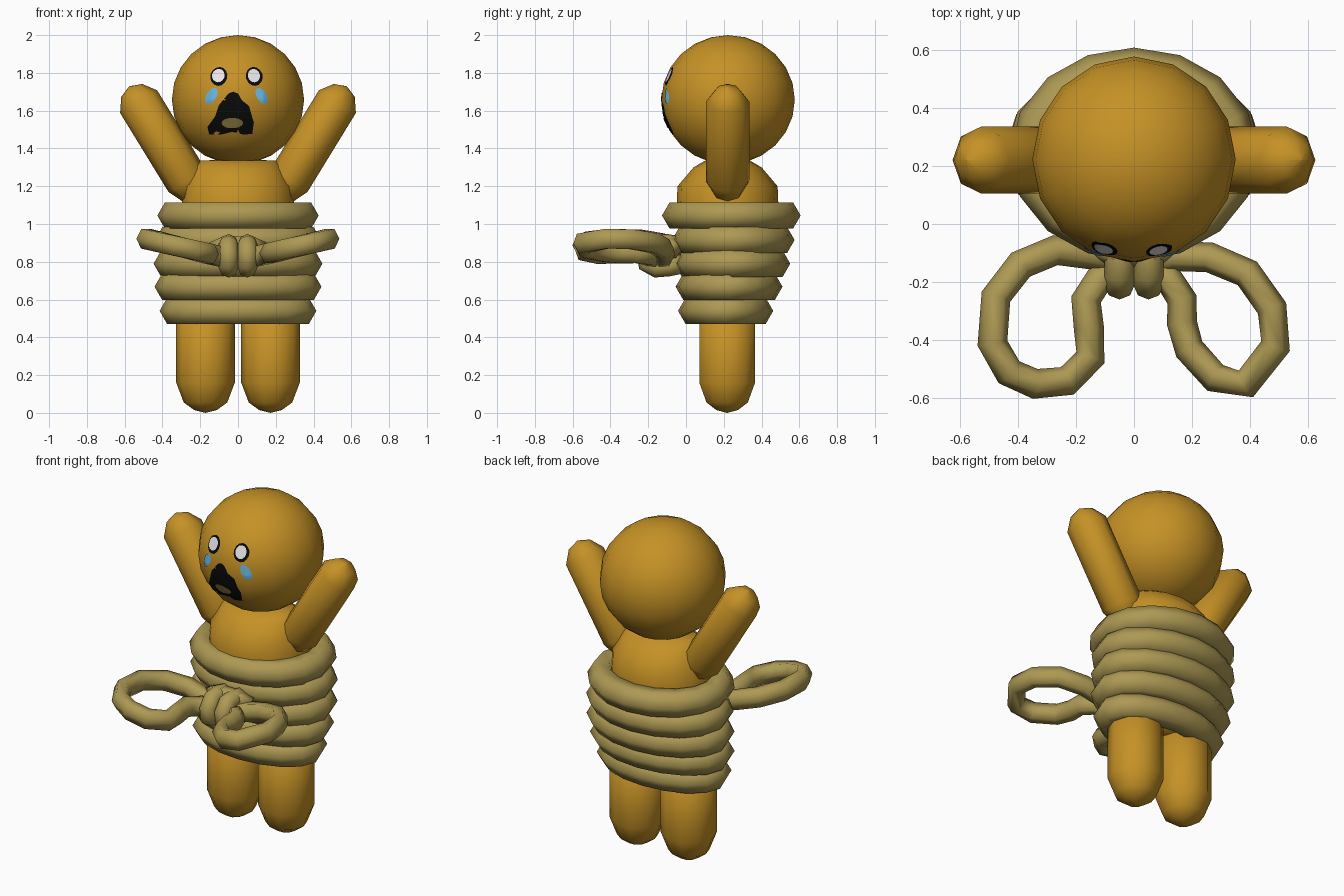
import bpy, bmesh, math
from mathutils import Vector, Matrix
from mathutils.bvhtree import BVHTree

if "Cube" in bpy.data.objects:
    bpy.data.objects.remove(bpy.data.objects["Cube"])


def material(name, rgb):
    m = bpy.data.materials.new(name)
    m.diffuse_color = (*rgb, 1)
    m.use_nodes = True
    m.node_tree.nodes["Principled BSDF"].inputs["Base Color"].default_value = m.diffuse_color
    return m


SKIN = material("golden_brown", (0.56, 0.285, 0.019))
ROPE = material("straw_rope", (0.42, 0.32, 0.088))
BLACK = material("black", (0.003, 0.003, 0.003))
WHITE = material("white", (0.83, 0.80, 0.83))
BLUE = material("tear_blue", (0.15, 0.47, 0.74))
TONGUE = material("dull_tan", (0.26, 0.19, 0.05))


def finish(name, bm, mat, closed=True):
    if closed:
        bmesh.ops.remove_doubles(bm, verts=bm.verts, dist=1e-5)
        bmesh.ops.recalc_face_normals(bm, faces=bm.faces)
    for f in bm.faces:
        f.smooth = True
    me = bpy.data.meshes.new(name)
    bm.to_mesh(me)
    bm.free()
    me.materials.append(mat)
    ob = bpy.data.objects.new(name, me)
    bpy.context.collection.objects.link(ob)
    return ob


def skin_rings(name, rings, mat, closed=False):
    """Bridge equal-sized rings of points; cap the ends unless closed."""
    bm = bmesh.new()
    vs = [[bm.verts.new(p) for p in r] for r in rings]
    n = len(vs[0])
    for a, b in zip(vs, vs[1:] + (vs[:1] if closed else [])):
        for i in range(n):
            j = (i + 1) % n
            bm.faces.new((a[i], a[j], b[j], b[i]))
    if not closed:
        bm.faces.new(vs[0])
        bm.faces.new(vs[-1])
    return finish(name, bm, mat)


def lathe(name, profile, segs, mat, matrix):
    """Profile of (x radius, y radius, height)."""
    rings = []
    for rx, ry, z in profile:
        rx, ry = max(rx, 1e-3), max(ry, 1e-3)
        rings.append([matrix @ Vector((rx * math.cos(math.tau * i / segs),
                                       ry * math.sin(math.tau * i / segs), z))
                      for i in range(segs)])
    return skin_rings(name, rings, mat)


def tube(name, pts, side_r, up_r, up, mat, closed=False, segs=6):
    """Sweep a rounded section along a planar path; up is across the plane."""
    pts = [Vector(p) for p in pts]
    up, n, rings = Vector(up), len(pts), []
    for k, p in enumerate(pts):
        a = pts[(k - 1) % n] if closed else pts[max(k - 1, 0)]
        b = pts[(k + 1) % n] if closed else pts[min(k + 1, n - 1)]
        t = (b - a).normalized()
        s = t.cross(up).normalized()
        u = s.cross(t)
        rings.append([p + s * side_r * math.cos(math.tau * i / segs)
                      + u * up_r * math.sin(math.tau * i / segs) for i in range(segs)])
    return skin_rings(name, rings, mat, closed)


# Head
bm = bmesh.new()
bmesh.ops.create_uvsphere(bm, u_segments=16, v_segments=12, radius=1,
                          matrix=Matrix.Translation((0, 0.223, 1.658))
                          @ Matrix.Diagonal((0.35, 0.353, 0.342, 1)))
head = finish("head", bm, SKIN)
tree = BVHTree.FromPolygons([v.co for v in head.data.vertices],
                            [p.vertices for p in head.data.polygons])

# Torso with rounded shoulders
lathe("torso", [(0.29, 0.14, 0.5), (0.30, 0.24, 0.8), (0.30, 0.27, 1.08), (0.29, 0.265, 1.2),
                (0.24, 0.18, 1.3), (0.20, 0.12, 1.335), (0, 0, 1.345)],
      16, SKIN, Matrix.Translation((0, 0.22, 0)))

# Legs and raised arms
for side, s in (("left", -1), ("right", 1)):
    lathe(side + "_leg", [(0, 0, 0), (0.06, 0.06, 0.015), (0.115, 0.115, 0.055),
                          (0.155, 0.155, 0.16), (0.155, 0.155, 0.62)],
          10, SKIN, Matrix.Translation((0.172 * s, 0.218, 0)))
    arm = [(0, -0.125), (0.07, -0.1), (0.115, 0), (0.115, 0.49), (0.065, 0.56), (0, 0.585)]
    lathe(side + "_arm", [(r, r, z) for r, z in arm], 8, SKIN,
          Matrix.Translation((0.27 * s, 0.22, 1.23)) @ Matrix.Rotation(0.55 * s, 4, 'Y'))

# Rope coils: height, x half-width, y centre, y half-depth
for k, (z, hx, cy, hy) in enumerate([(1.045, 0.427, 0.24, 0.367), (0.915, 0.44, 0.25, 0.325),
                                     (0.79, 0.447, 0.245, 0.307), (0.668, 0.442, 0.228, 0.283),
                                     (0.54, 0.415, 0.21, 0.252)]):
    pts = [((hx - 0.08) * math.cos(math.tau * i / 16),
            cy + (hy - 0.08) * math.sin(math.tau * i / 16), z) for i in range(16)]
    tube(f"rope_coil_{k + 1}", pts, 0.08, 0.08, (0, 0, 1), ROPE, True)

# Bow loops, climbing a little outwards
left = [(-0.04, -0.13), (-0.14, -0.105), (-0.27, -0.09), (-0.39, -0.14), (-0.475, -0.25),
        (-0.487, -0.41), (-0.43, -0.51), (-0.34, -0.55), (-0.23, -0.54), (-0.15, -0.46),
        (-0.155, -0.36), (-0.165, -0.26), (-0.12, -0.19), (-0.04, -0.17)]
right = [(0.04, -0.13), (0.14, -0.11), (0.26, -0.115), (0.39, -0.17), (0.475, -0.29),
         (0.487, -0.42), (0.385, -0.55), (0.28, -0.53), (0.19, -0.43), (0.165, -0.34),
         (0.165, -0.26), (0.12, -0.19), (0.04, -0.17)]
for name, path in (("left_bow_loop", left), ("right_bow_loop", right)):
    tube(name, [(x, y, 0.805 + 0.24 * abs(x)) for x, y in path], 0.052, 0.06, (0, 0, 1), ROPE)

# Knot: two strands wrapped over the bow, and a strand behind them
wrap = [(-0.02, 0.88), (-0.10, 0.895), (-0.175, 0.89), (-0.21, 0.845),
        (-0.205, 0.79), (-0.16, 0.768), (-0.09, 0.775), (-0.02, 0.79)]
for name, x in (("knot_left", -0.05), ("knot_right", 0.05)):
    tube(name, [(x, y, z) for y, z in wrap], 0.052, 0.052, (1, 0, 0), ROPE, segs=8)
tube("knot_back", [(-0.13, -0.07, 0.86), (-0.06, -0.1, 0.895), (0.06, -0.1, 0.895),
                   (0.13, -0.07, 0.86)], 0.05, 0.05, (0, 0, 1), ROPE)


def drape(name, outline, mat, lift):
    """Thin plate with the given x/z outline laid onto the head's front."""
    n, rings = len(outline), 6
    c = Vector((sum(p[0] for p in outline) / n, sum(p[1] for p in outline) / n))
    bm = bmesh.new()

    def vert(p):
        hit, normal, _, _ = tree.ray_cast(Vector((p.x, -2, p.y)), Vector((0, 1, 0)))
        return bm.verts.new(hit + normal * lift)

    grid = [[vert(c + (Vector(p) - c) * (k / rings)) for p in outline] for k in range(1, rings + 1)]
    mid = vert(c)
    for i in range(n):
        j = (i + 1) % n
        bm.faces.new((mid, grid[0][i], grid[0][j]))
        for a, b in zip(grid, grid[1:]):
            bm.faces.new((a[i], b[i], b[j], a[j]))
    bm.normal_update()
    if sum(f.normal.y for f in bm.faces) > 0:
        bmesh.ops.reverse_faces(bm, faces=bm.faces)
    return finish(name, bm, mat, closed=False)


def oval(x, z, rx, rz, tilt=0.0, n=14):
    c, s = math.cos(tilt), math.sin(tilt)
    out = []
    for i in range(n):
        a, b = rx * math.cos(math.tau * i / n), rz * math.sin(math.tau * i / n)
        out.append((x + a * c - b * s, z + a * s + b * c))
    return out


# Eyes and tears
for side, x, tilt in (("left", -0.1, -0.3), ("right", 0.085, 0.3)):
    s = -1 if x < 0 else 1
    drape(side + "_eye_rim", oval(x, 1.78, 0.044, 0.05, tilt), BLACK, 0.004)
    drape(side + "_eye_white", oval(x - 0.002, 1.783, 0.032, 0.036, tilt), WHITE, 0.007)
    drape(side + "_tear", oval(x + 0.039 * s, 1.678, 0.026, 0.047, 0.55 * s), BLUE, 0.004)

# Wailing mouth and tongue
drape("mouth", [(-0.05, 1.69), (-0.025, 1.70), (0.0, 1.69), (0.02, 1.655), (0.058, 1.625),
                (0.07, 1.58), (0.083, 1.54), (0.075, 1.48), (0.03, 1.475), (-0.03, 1.49),
                (-0.09, 1.475), (-0.15, 1.475), (-0.16, 1.515), (-0.12, 1.57), (-0.10, 1.63)],
      BLACK, 0.004)
drape("tongue", oval(-0.03, 1.537, 0.056, 0.028), TONGUE, 0.007)
